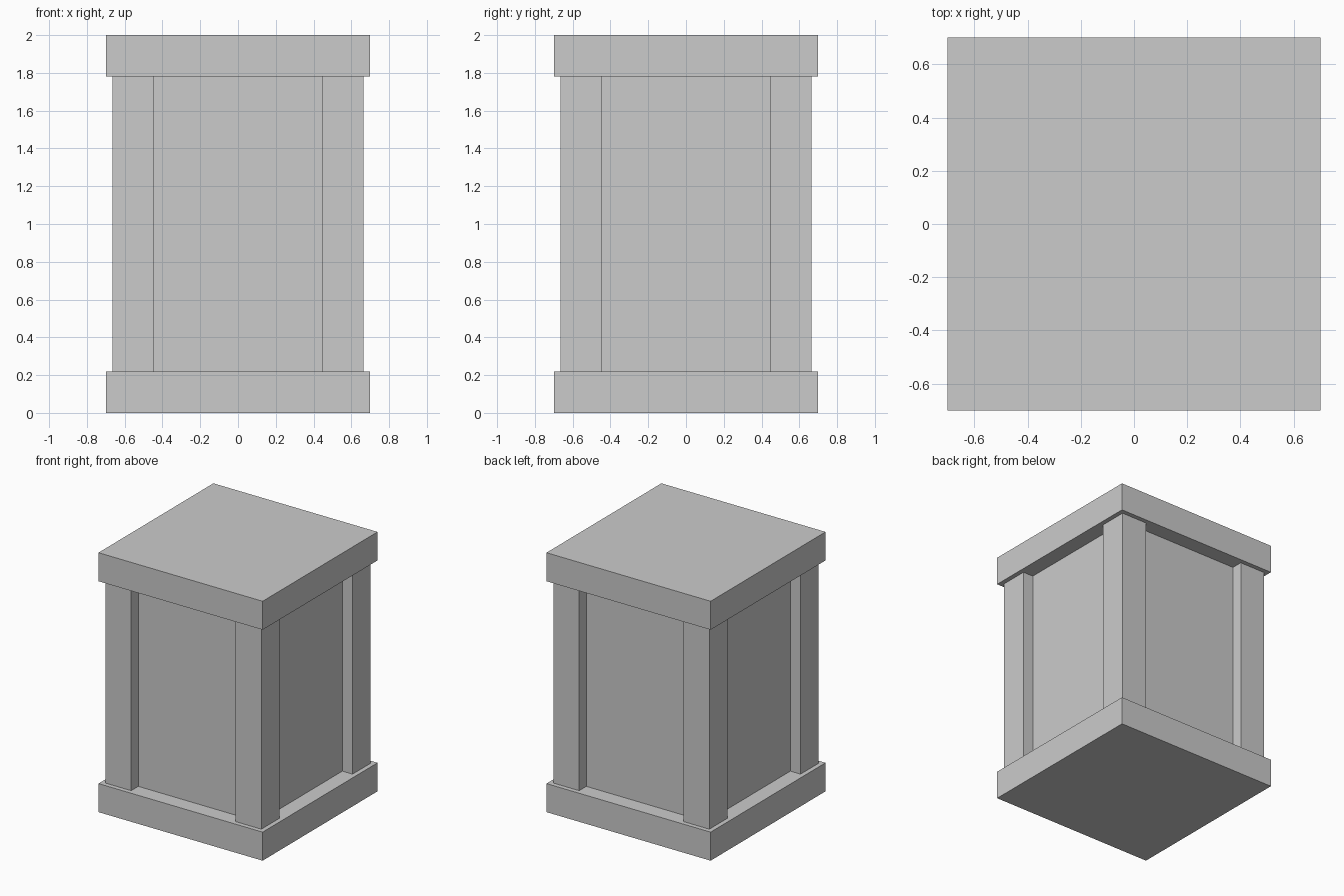
import bpy
import bmesh

cube = bpy.data.objects.get("Cube")
if cube:
    bpy.data.objects.remove(cube, do_unlink=True)

# Single flat grey
GREY = (0.6, 0.6, 0.6, 1.0)
grey = bpy.data.materials.new("light_grey")
grey.use_nodes = True
grey.diffuse_color = GREY
grey.node_tree.nodes["Principled BSDF"].inputs["Base Color"].default_value = GREY

HEIGHT = 2.0
SLAB_HALF = 0.70      # half width of base and cap
SLAB_THICK = 0.22
POST_OUTER = 0.665    # outer face of the corner posts
POST_INNER = 0.446    # inner edge of the corner posts
PANEL_HALF = 0.578    # recessed wall faces


def box(name, low, high):
    """Axis-aligned box between two corners."""
    bm = bmesh.new()
    bmesh.ops.create_cube(bm, size=1.0)
    for v in bm.verts:
        v.co = [(a + b) / 2 + c * (b - a) for a, b, c in zip(low, high, v.co)]
    mesh = bpy.data.meshes.new(name)
    bm.to_mesh(mesh)
    bm.free()
    mesh.materials.append(grey)
    obj = bpy.data.objects.new(name, mesh)
    bpy.context.collection.objects.link(obj)
    return obj


bottom, top = SLAB_THICK, HEIGHT - SLAB_THICK

# Base and cap slabs
box("base_slab", (-SLAB_HALF, -SLAB_HALF, 0), (SLAB_HALF, SLAB_HALF, bottom))
box("cap_slab", (-SLAB_HALF, -SLAB_HALF, top), (SLAB_HALF, SLAB_HALF, HEIGHT))

# Recessed body
box("body_panels", (-PANEL_HALF, -PANEL_HALF, bottom), (PANEL_HALF, PANEL_HALF, top))

# Four corner posts, mirrored from one
posts = box("corner_posts", (POST_INNER, POST_INNER, bottom), (POST_OUTER, POST_OUTER, top))
mirror = posts.modifiers.new("mirror_corners", "MIRROR")
mirror.use_axis = (True, True, False)
mirror.use_mirror_merge = False
